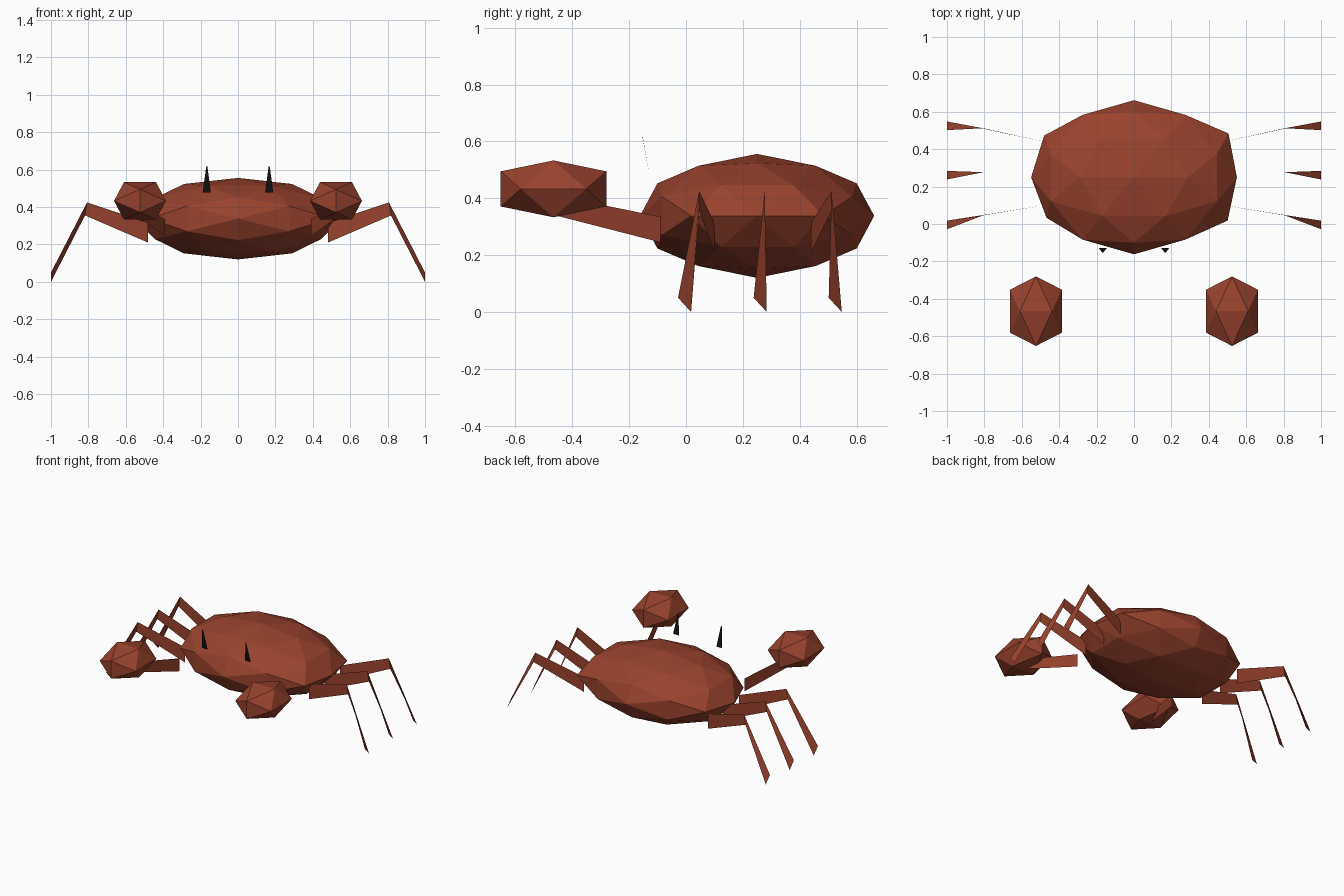
import bpy
import bmesh
from math import sqrt
from mathutils import Vector

if "Cube" in bpy.data.objects:
    bpy.data.objects.remove(bpy.data.objects["Cube"], do_unlink=True)

PHI = (1 + sqrt(5)) / 2


def make_material(name, color):
    mat = bpy.data.materials.new(name)
    mat.use_nodes = True
    mat.diffuse_color = color
    bsdf = mat.node_tree.nodes["Principled BSDF"]
    bsdf.inputs["Base Color"].default_value = color
    bsdf.inputs["Roughness"].default_value = 0.8
    return mat


SHELL = make_material("shell_red", (0.32, 0.055, 0.027, 1))
BLACK = make_material("eye_black", (0.006, 0.006, 0.006, 1))


def finish(bm, name, mat, location=(0, 0, 0)):
    mesh = bpy.data.meshes.new(name)
    bm.to_mesh(mesh)
    bm.free()
    mesh.materials.append(mat)
    obj = bpy.data.objects.new(name, mesh)
    obj.location = location
    bpy.context.collection.objects.link(obj)
    return obj


def faceted_ball(name, location, radii, cuts=0):
    """Icosahedron with its two-fold axes on x, y, z, optionally subdivided."""
    bm = bmesh.new()
    for a in (-1, 1):
        for b in (-PHI, PHI):
            for co in ((0, b, a), (a, 0, b), (b, a, 0)):
                bm.verts.new(co)
    bmesh.ops.convex_hull(bm, input=bm.verts[:])
    if cuts:
        bmesh.ops.subdivide_edges(bm, edges=bm.edges[:], cuts=cuts, use_grid_fill=True)
    for v in bm.verts:
        v.co = v.co.normalized() * Vector(radii)
    bmesh.ops.recalc_face_normals(bm, faces=bm.faces[:])
    return finish(bm, name, SHELL, location)


def strip(name, edges, mat):
    """Flat ribbon running through successive pairs of points."""
    bm = bmesh.new()
    rows = [[bm.verts.new(p) for p in pair] for pair in edges]
    for (a, b), (c, d) in zip(rows, rows[1:]):
        bm.faces.new((a, b, d, c))
    return finish(bm, name, mat)


# Shell, with its side corners pushed out a little unevenly
body = faceted_ball("body", (0, 0.25, 0.338), (0.55, 0.412, 0.218), cuts=1)
for v in body.data.vertices:
    if abs(v.co.z) < 0.01 and abs(v.co.x) > 0.4 and abs(v.co.y) > 0.1:
        back, left = v.co.y > 0, v.co.x > 0
        v.co *= 1.07 if back != left else (1.08 if back else 1.0)
        if back and not left:
            v.co *= 0.96

# Leg rows: name, y at shell, y at knee, y of foot
LEGS = (
    ("front", 0.10, 0.046, -0.005),
    ("middle", 0.277, 0.277, 0.261),
    ("rear", 0.44, 0.512, 0.525),
)

for side, s in (("left", 1), ("right", -1)):
    # Claw and its arm
    faceted_ball(f"{side}_claw", (s * 0.524, -0.466, 0.433), (0.163, 0.2185, 0.1175))
    strip(f"{side}_claw_arm", [
        ((s * 0.39, -0.09, 0.335), (s * 0.39, -0.09, 0.245)),
        ((s * 0.525, -0.46, 0.41), (s * 0.525, -0.46, 0.34)),
    ], SHELL)

    # Bent ribbon legs
    for row, y_hip, y_knee, y_foot in LEGS:
        strip(f"{side}_{row}_leg", [
            ((s * 0.48, y_hip, 0.315), (s * 0.48, y_hip, 0.21)),
            ((s * 0.807, y_knee, 0.425), (s * 0.818, y_knee, 0.355)),
            ((s, y_foot - 0.023, 0.05), (s, y_foot + 0.023, 0)),
        ], SHELL)

    # Pointed eye stalk leaning forward
    strip(f"{side}_eye", [
        ((s * 0.145, -0.128, 0.477), (s * 0.189, -0.128, 0.477)),
        ((s * 0.164, -0.153, 0.62), (s * 0.17, -0.153, 0.615)),
    ], BLACK)
